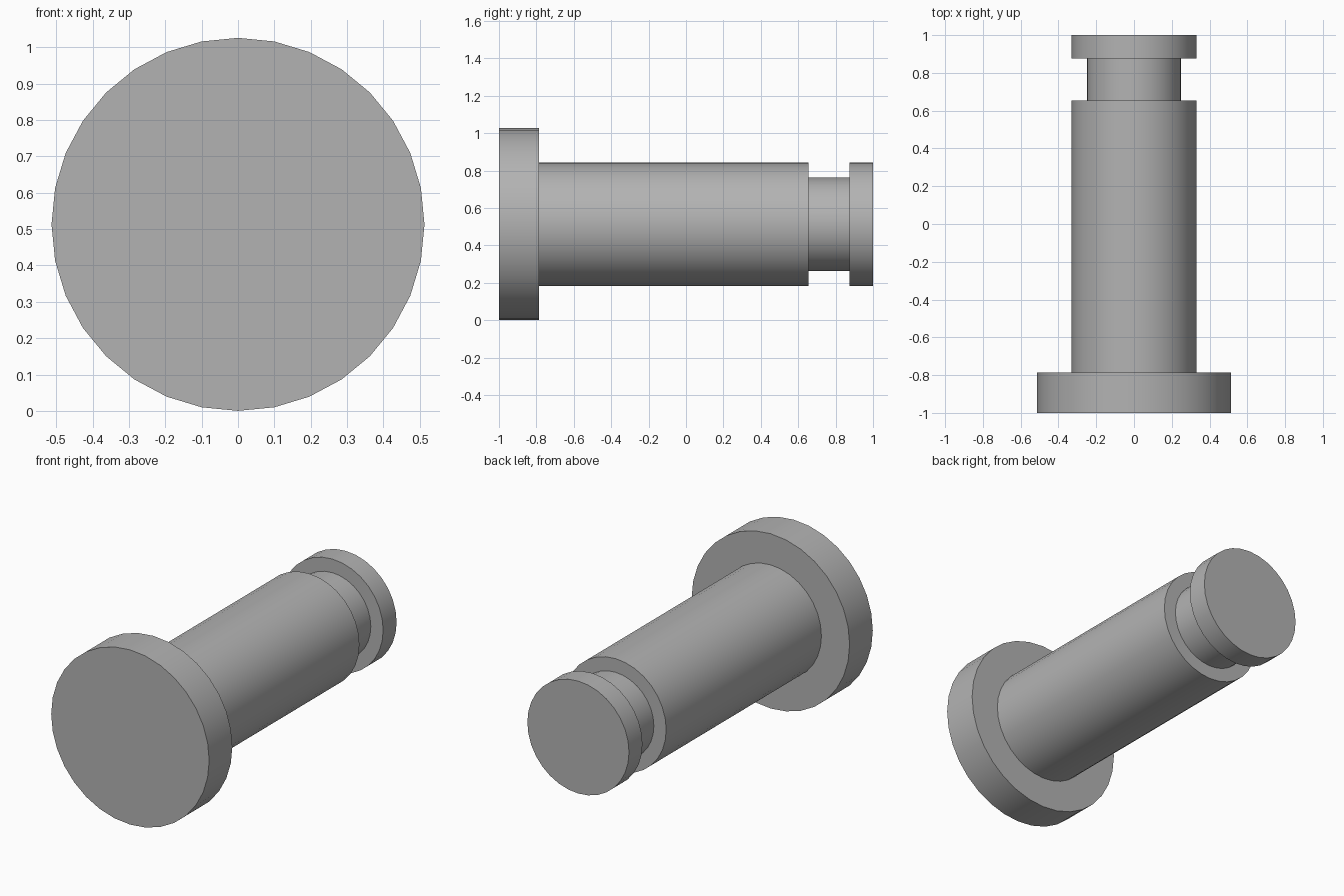
import bpy
import math

cube = bpy.data.objects.get("Cube")
if cube:
    bpy.data.objects.remove(cube, do_unlink=True)

SEGMENTS = 32
AXIS_HEIGHT = 0.513

# Plain grey metal
grey = bpy.data.materials.new("grey_metal")
grey.use_nodes = True
grey.diffuse_color = (0.45, 0.45, 0.45, 1)
grey.node_tree.nodes["Principled BSDF"].inputs["Base Color"].default_value = grey.diffuse_color


def disc(name, radius, front, back):
    """Cylinder lying along y between front and back."""
    bpy.ops.mesh.primitive_cylinder_add(
        vertices=SEGMENTS, radius=radius, depth=back - front,
        location=(0, (front + back) / 2, AXIS_HEIGHT),
        rotation=(math.pi / 2, 0, 0))
    obj = bpy.context.object
    obj.name = name
    obj.data.materials.append(grey)
    bpy.ops.object.shade_smooth_by_angle(angle=math.radians(30))
    return obj


# Wide head, long shaft, narrow retaining groove and end collar
disc("pin_head", 0.513, -1.0, -0.785)
disc("pin_shaft", 0.33, -0.785, 0.655)
disc("retaining_groove", 0.25, 0.655, 0.875)
disc("end_collar", 0.33, 0.875, 1.0)
